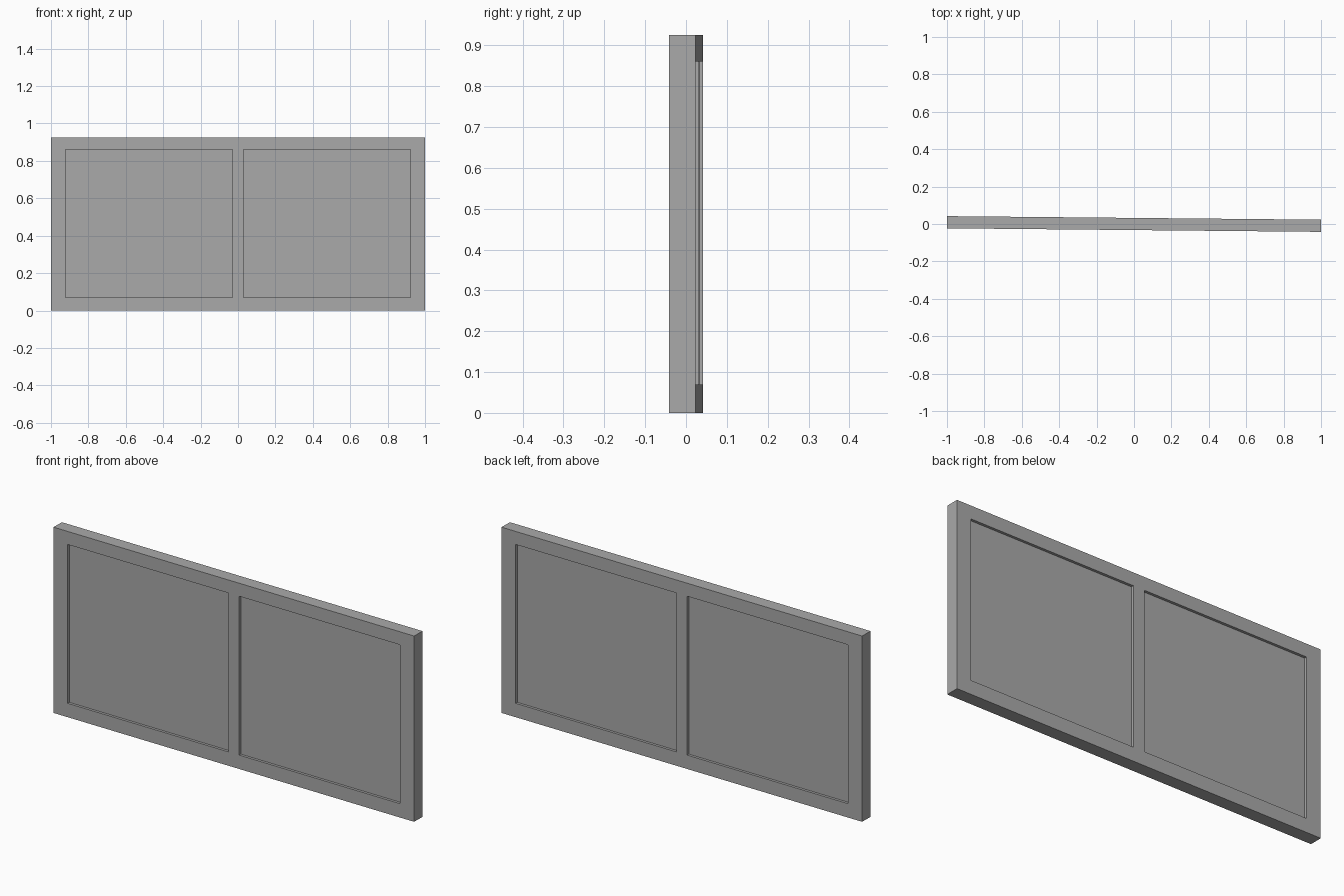
import bpy
from mathutils import Matrix

cube = bpy.data.objects.get("Cube")
if cube:
    bpy.data.objects.remove(cube, do_unlink=True)

HEIGHT, THICK = 0.925, 0.065
RECESS = 0.013                   # panel depth behind the frame face
OUTER, STILE = 0.922, 0.03       # opening edges, mirrored in x
BOTTOM, TOP = 0.069, 0.86        # opening edges in z
TURN = Matrix.Rotation(-0.0095, 4, "Z")

grey = bpy.data.materials.new("grey")
grey.use_nodes = True
colour = (0.4, 0.4, 0.4, 1)
grey.diffuse_color = colour
grey.node_tree.nodes["Principled BSDF"].inputs["Base Color"].default_value = colour


def box(name, x0, x1, y0, y1, z0, z1):
    """Box between two corners, turned with the whole panel."""
    bpy.ops.mesh.primitive_cube_add(size=1)
    ob = bpy.context.object
    ob.name = ob.data.name = name
    scale = Matrix.Diagonal((x1 - x0, y1 - y0, z1 - z0, 1))
    place = Matrix.Translation(((x0 + x1) / 2, (y0 + y1) / 2, (z0 + z1) / 2))
    ob.data.transform(TURN @ place @ scale)
    ob.data.materials.append(grey)
    return ob


# One solid frame with a sunk panel in each half, front and back
half = THICK / 2
frame = box("framed_panel", -1, 1, -half, half, 0, HEIGHT)
for x0, x1 in ((-OUTER, -STILE), (STILE, OUTER)):
    for y0, y1 in ((-half - 0.1, RECESS - half), (half - RECESS, half + 0.1)):
        cutter = box("recess_cutter", x0, x1, y0, y1, BOTTOM, TOP)
        cut = frame.modifiers.new("recess", "BOOLEAN")
        cut.operation = "DIFFERENCE"
        cut.solver = "EXACT"
        cut.object = cutter
        bpy.context.view_layer.objects.active = frame
        bpy.ops.object.modifier_apply(modifier=cut.name)
        bpy.data.objects.remove(cutter, do_unlink=True)
